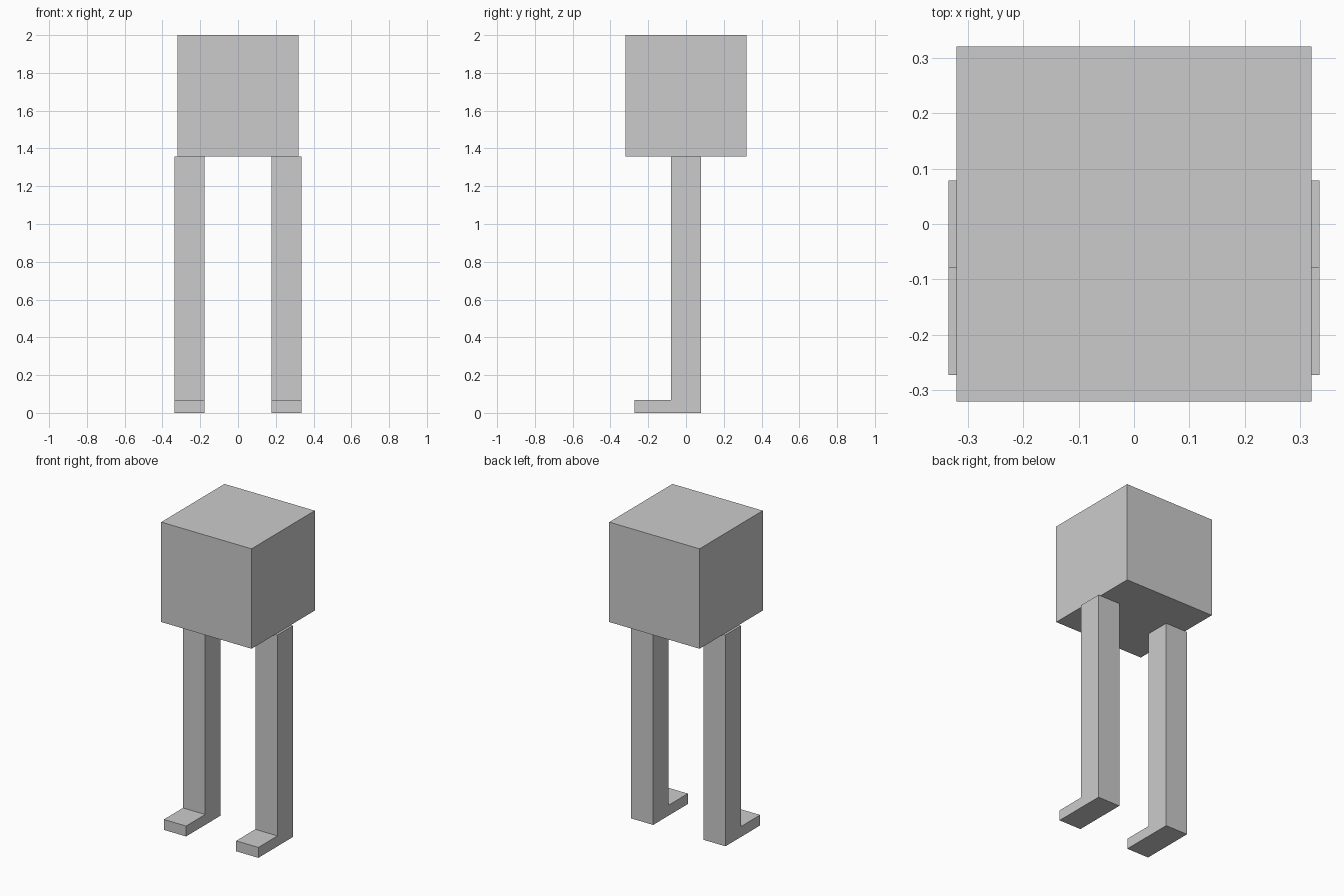
import bpy, bmesh

if "Cube" in bpy.data.objects:
    bpy.data.objects.remove(bpy.data.objects["Cube"])

grey = bpy.data.materials.new("light grey")
grey.diffuse_color = (0.6, 0.6, 0.6, 1)
grey.use_nodes = True
grey.node_tree.nodes["Principled BSDF"].inputs["Base Color"].default_value = grey.diffuse_color


def prism(name, profile, x0, x1):
    """Extrude a (y, z) outline from x0 to x1."""
    bm = bmesh.new()
    face = bm.faces.new([bm.verts.new((x0, y, z)) for y, z in profile])
    ext = bmesh.ops.extrude_face_region(bm, geom=[face])
    moved = [v for v in ext["geom"] if isinstance(v, bmesh.types.BMVert)]
    bmesh.ops.translate(bm, verts=moved, vec=(x1 - x0, 0, 0))
    bmesh.ops.recalc_face_normals(bm, faces=bm.faces[:])
    mesh = bpy.data.meshes.new(name)
    bm.to_mesh(mesh)
    bm.free()
    mesh.materials.append(grey)
    obj = bpy.data.objects.new(name, mesh)
    bpy.context.collection.objects.link(obj)
    return obj


HALF = 0.321      # half width of the cube body
HIP = 1.358       # height where the legs meet the body
LEG = 0.079       # half thickness of a leg
TOE, FOOT_H = -0.273, 0.067

# Cube body
prism("body", [(-HALF, HIP), (HALF, HIP), (HALF, 2), (-HALF, 2)], -HALF, HALF)

# L-shaped legs with the feet pointing forward
leg_outline = [(TOE, 0), (LEG, 0), (LEG, HIP), (-LEG, HIP),
               (-LEG, FOOT_H), (TOE, FOOT_H)]
for name, x in (("left_leg", -0.257), ("right_leg", 0.257)):
    prism(name, leg_outline, x - LEG, x + LEG)
